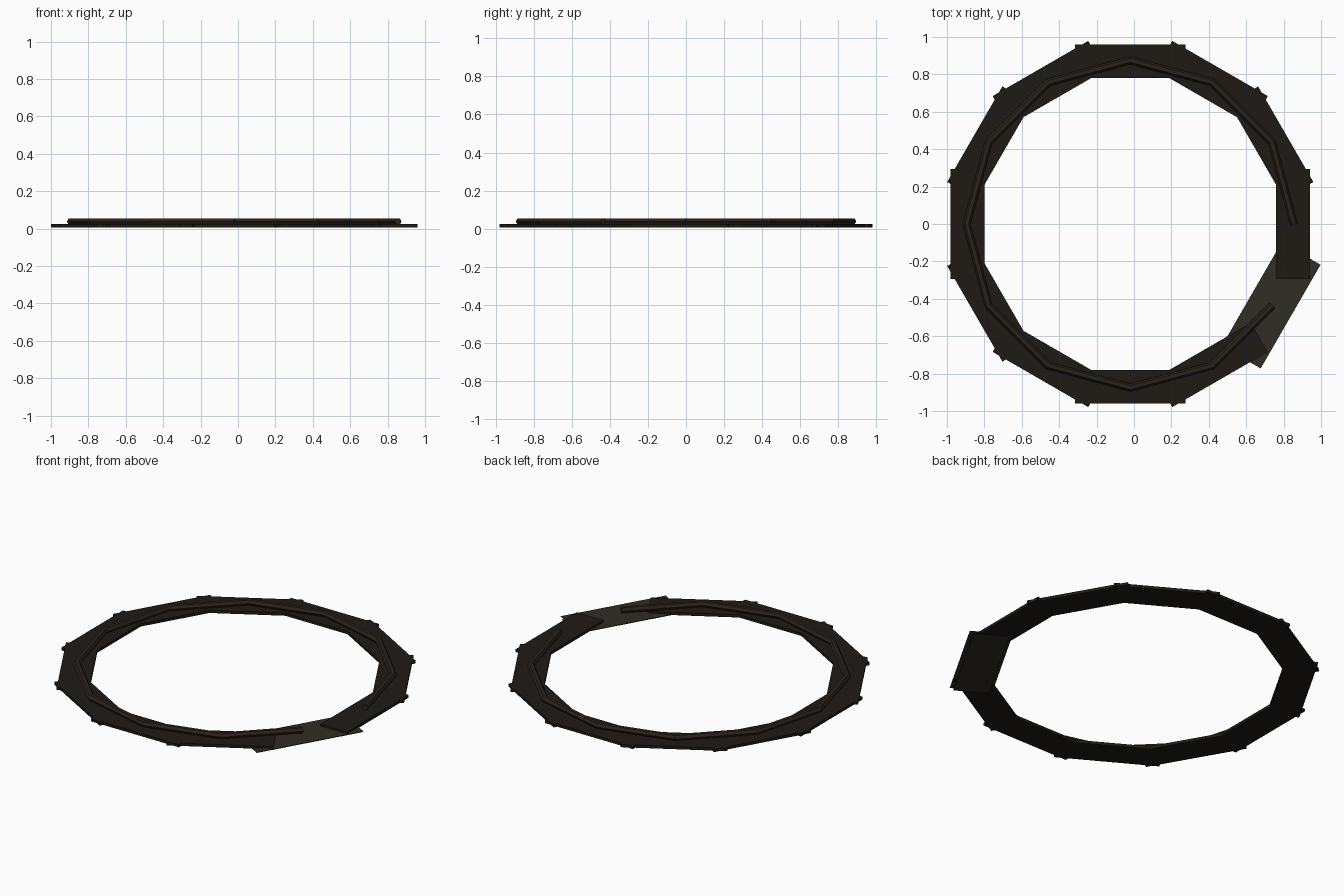
import bpy
from math import radians, cos, sin, pi

if "Cube" in bpy.data.objects:
    bpy.data.objects.remove(bpy.data.objects["Cube"])

CX = -0.02      # ring centre, the clear plate overhangs on +x
APOTHEM = 0.87


def material(name, color):
    m = bpy.data.materials.new(name)
    m.diffuse_color = color
    m.use_nodes = True
    m.node_tree.nodes["Principled BSDF"].inputs["Base Color"].default_value = m.diffuse_color
    return m


dark = material("dark_wood", (0.013, 0.011, 0.008, 1))
brown = material("brown_bar", (0.024, 0.017, 0.012, 1))
clear = material("clear_plate", (0.03, 0.026, 0.018, 0.55))


def place(obj, name, angle, radius, z, mat):
    obj.name = name
    obj.location = (CX + radius * cos(angle), radius * sin(angle), z)
    obj.rotation_euler = (0, 0, angle)
    obj.data.materials.append(mat)


def mesh_object(name, verts, faces):
    me = bpy.data.meshes.new(name)
    me.from_pydata(verts, [], faces)
    obj = bpy.data.objects.new(name, me)
    bpy.context.collection.objects.link(obj)
    return obj


def plank(width, length, height):
    bpy.ops.mesh.primitive_cube_add(size=1)
    obj = bpy.context.object
    for v in obj.data.vertices:
        v.co = (v.co.x * width, v.co.y * length, v.co.z * height)
    return obj


def sheet(width, length):
    w, h = width / 2, length / 2
    return mesh_object("sheet", [(-w, -h, 0), (w, -h, 0), (w, h, 0), (-w, h, 0)],
                       [(0, 1, 2, 3)])


def hex_bar(length, rx, rz):
    # six-sided bar lying along y, flat face up
    ring = [(rx * cos(k * pi / 3), rz * sin(k * pi / 3) / sin(pi / 3)) for k in range(6)]
    verts = [(x, y, z) for y in (-length / 2, length / 2) for x, z in ring]
    faces = [(k, k + 6, (k + 1) % 6 + 6, (k + 1) % 6) for k in range(6)]
    faces += [tuple(range(6)), tuple(range(11, 5, -1))]
    return mesh_object("bar", verts, faces)


# Flat planks, overlapping at the corners, one side left open
for i in range(11):
    place(plank(0.18, 0.59, 0.017), f"plank_{i + 1}", radians(30 * i), APOTHEM, 0.0155, dark)

# Raised bars set half a step off from the planks
for i in range(11):
    place(hex_bar(0.46, 0.02, 0.016), f"rim_bar_{i + 1}", radians(15 + 30 * i), 0.845, 0.038, brown)

# Translucent plate closing the open side: wide sheet over a narrower one
place(sheet(0.24, 0.64), "clear_plate_upper", radians(-30), APOTHEM, 0.013, clear)
place(sheet(0.2, 0.64), "clear_plate_lower", radians(-30), APOTHEM, 0.0, clear)
